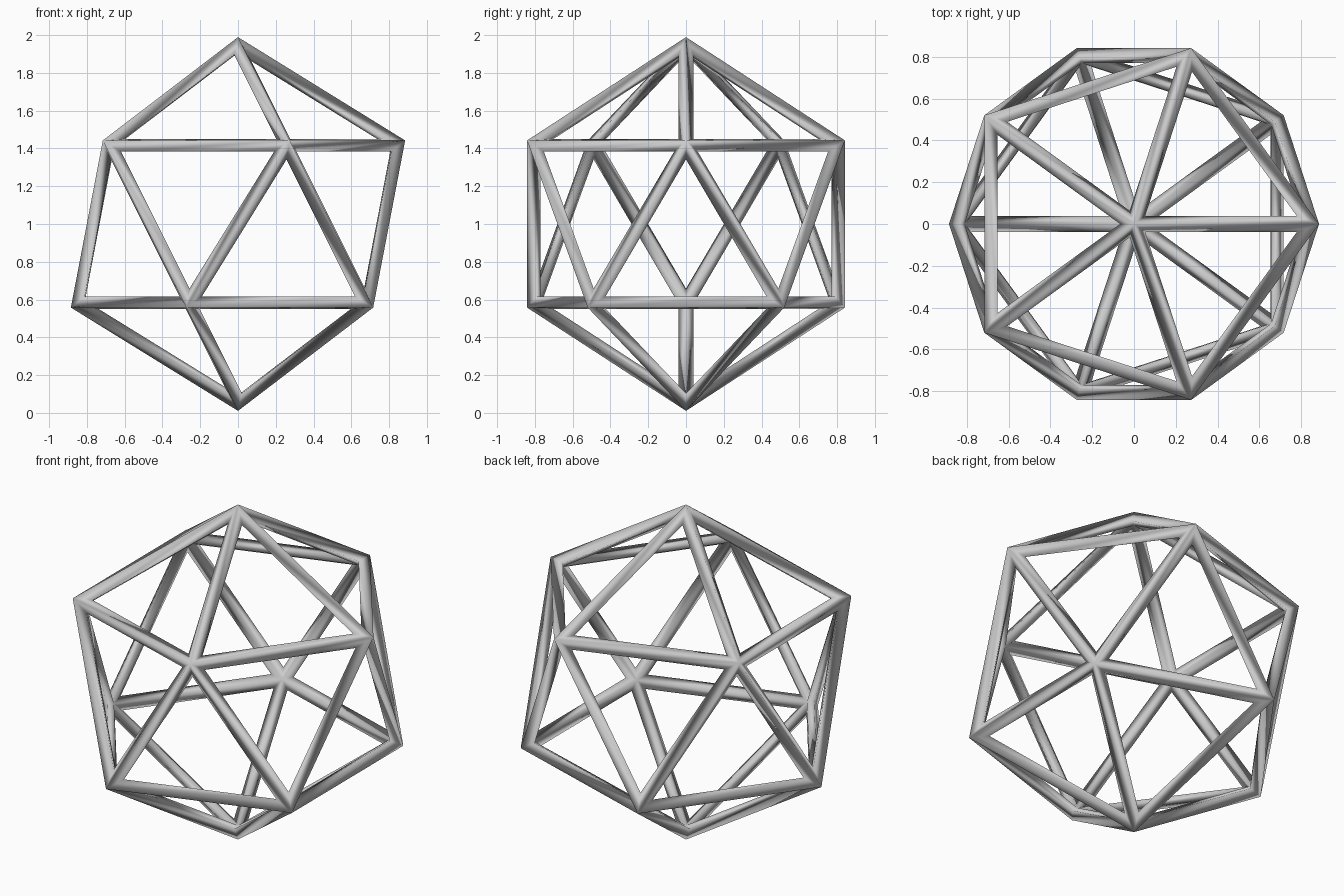
import bpy

if "Cube" in bpy.data.objects:
    bpy.data.objects.remove(bpy.data.objects["Cube"])

# Icosahedron cage: one 20-sided solid turned into struts
bpy.ops.mesh.primitive_ico_sphere_add(subdivisions=1, radius=0.9475, location=(0, 0, 1))
cage = bpy.context.object
cage.name = "icosahedron_cage"
bpy.ops.object.shade_smooth()

# Struts of diamond section, mitred at the corners, smooth shaded
struts = cage.modifiers.new("struts", 'WIREFRAME')
struts.thickness = 0.0835
struts.offset = 0
struts.use_even_offset = True
struts.use_replace = True
